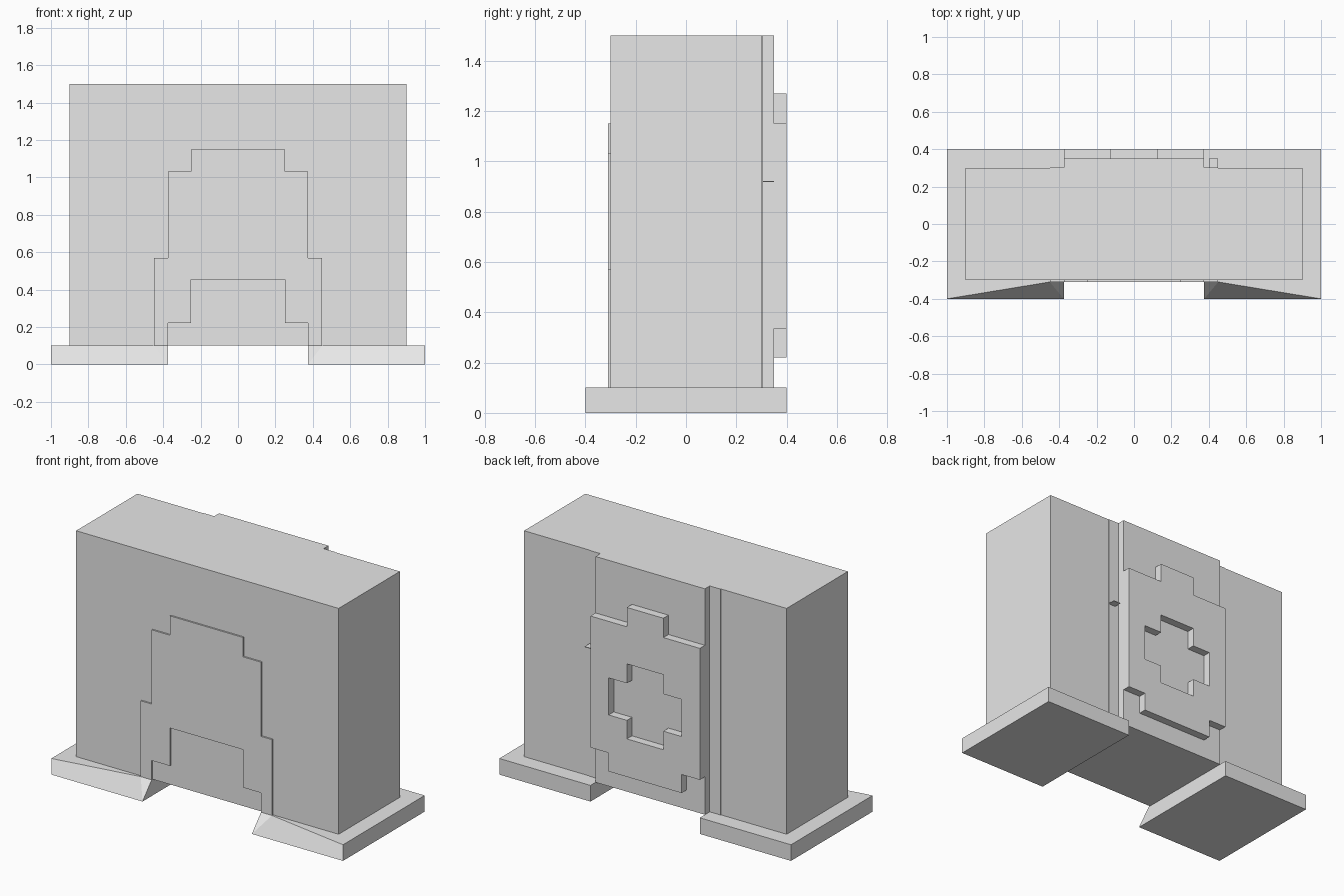
import bpy
import bmesh

cube = bpy.data.objects.get("Cube")
if cube:
    bpy.data.objects.remove(cube, do_unlink=True)

# One plain grey for the whole model
GREY = (0.8, 0.8, 0.8, 1.0)
grey = bpy.data.materials.new("plain grey")
grey.use_nodes = True
grey.diffuse_color = GREY
grey.node_tree.nodes["Principled BSDF"].inputs["Base Color"].default_value = GREY


def finish(name, bm):
    """Turn a bmesh into a named, coloured object."""
    bmesh.ops.recalc_face_normals(bm, faces=bm.faces)
    mesh = bpy.data.meshes.new(name)
    bm.to_mesh(mesh)
    bm.free()
    mesh.materials.append(grey)
    obj = bpy.data.objects.new(name, mesh)
    bpy.context.collection.objects.link(obj)
    return obj


def prism(name, outline, y0, y1):
    """Extrude an x-z outline from y0 to y1."""
    bm = bmesh.new()
    face = bm.faces.new([bm.verts.new((x, y0, z)) for x, z in outline])
    moved = bmesh.ops.extrude_face_region(bm, geom=[face], use_keep_orig=True)["geom"]
    verts = [v for v in moved if isinstance(v, bmesh.types.BMVert)]
    bmesh.ops.translate(bm, verts=verts, vec=(0, y1 - y0, 0))
    return finish(name, bm)


def rect(x0, x1, z0, z1):
    return [(x0, z0), (x1, z0), (x1, z1), (x0, z1)]


def mirrored(half):
    """Complete a right-hand half outline with its mirror image."""
    return half + [(-x, z) for x, z in reversed(half)]


# Main block
prism("body", rect(-0.9, 0.9, 0.1, 1.5), -0.3, 0.3)

# Stepped arch in thin relief on the front
prism("front_arch", mirrored([
    (0.25, 0.455), (0.25, 0.22), (0.375, 0.22), (0.375, 0.1), (0.45, 0.1),
    (0.45, 0.57), (0.375, 0.57), (0.375, 1.03), (0.25, 1.03), (0.25, 1.15),
]), -0.31, -0.29)

# Back panel and the emblem raised on it
prism("back_panel", rect(-0.375, 0.375, 0.1, 1.5), 0.29, 0.35)
emblem = prism("back_emblem", mirrored([
    (0.25, 0.22), (0.25, 0.335), (0.375, 0.335),
    (0.375, 1.15), (0.125, 1.15), (0.125, 1.27),
]), 0.35, 0.4)

# Cross-shaped opening through the emblem
cutter = prism("cross_cutter", mirrored([
    (0.125, 0.455), (0.125, 0.57), (0.25, 0.57),
    (0.25, 0.8), (0.125, 0.8), (0.125, 0.92),
]), 0.3, 0.45)
cutter.hide_render = True
cut = emblem.modifiers.new("cross", "BOOLEAN")
cut.operation = "DIFFERENCE"
cut.solver = "EXACT"
cut.object = cutter
bpy.context.view_layer.objects.active = emblem
bpy.ops.object.modifier_apply(modifier=cut.name)
bpy.data.objects.remove(cutter, do_unlink=True)

# Small ledge beside the back panel
prism("back_ledge", rect(0.4, 0.45, 0.918, 0.922), 0.3, 0.35)


def foot(name, side):
    """Flat foot whose front leans back toward the arch."""
    bm = bmesh.new()
    plan = [(1, -0.4), (1, 0.4), (0.375, 0.4), (0.375, -0.4)]
    low = [bm.verts.new((side * x, y, 0)) for x, y in plan]
    top = [bm.verts.new((side * x, y, 0.1))
           for x, y in plan[:3] + [(0.375, -0.31), (0.45, -0.31)]]
    bm.faces.new(low)
    bm.faces.new(top)
    for i in range(3):
        bm.faces.new((low[i], low[i + 1], top[i + 1], top[i]))
    # Sloping front
    bm.faces.new((low[3], top[4], top[3]))
    bm.faces.new((low[3], low[0], top[0], top[4]))
    return finish(name, bm)


for label, side in (("left", 1), ("right", -1)):
    foot(label + "_foot", side)
    # Thin strip along the back panel's edge
    x0, x1 = sorted((side * 0.375, side * 0.45))
    prism(label + "_back_strip", rect(x0, x1, 0.1, 1.5), 0.295, 0.303)
